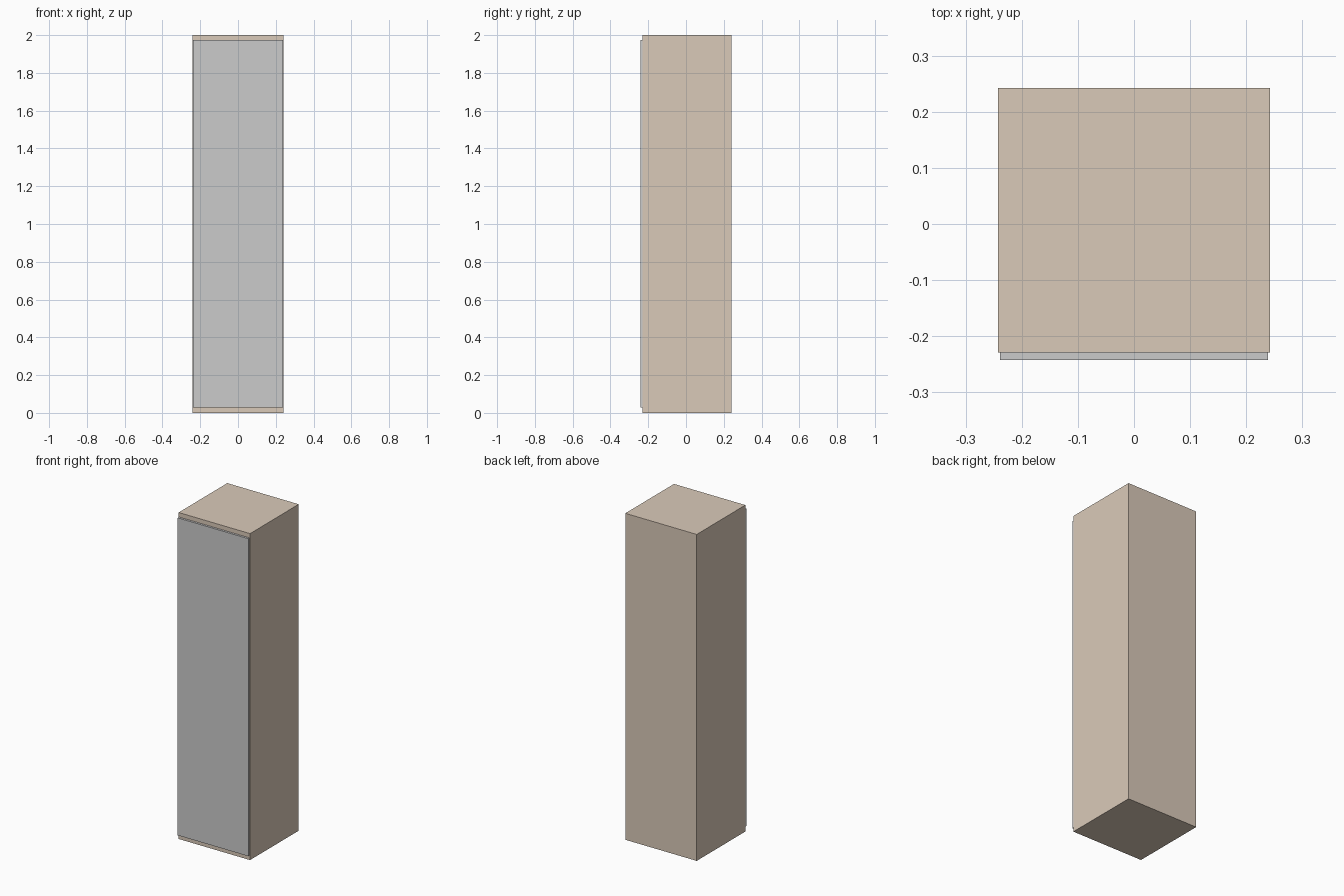
import bpy

if "Cube" in bpy.data.objects:
    bpy.data.objects.remove(bpy.data.objects["Cube"])


def box(name, x, y, z):
    """Axis-aligned box from (min, max) ranges."""
    ranges = (x, y, z)
    bpy.ops.mesh.primitive_cube_add(size=1, location=[(a + b) / 2 for a, b in ranges])
    obj = bpy.context.object
    obj.name = name
    obj.scale = [b - a for a, b in ranges]
    bpy.ops.object.transform_apply(location=False, rotation=False, scale=True)
    return obj


HALF = 0.242      # half width and half depth
FRONT = -0.229    # plane where the door meets the carcass

# Tall cabinet carcass
cabinet_body = box("cabinet_body", (-HALF, HALF), (FRONT, HALF), (0, 2))
wood = bpy.data.materials.new("light_wood")
wood.diffuse_color = (0.70, 0.59, 0.485, 1)
wood.use_nodes = True
wood.node_tree.nodes["Principled BSDF"].inputs["Base Color"].default_value = wood.diffuse_color
cabinet_body.data.materials.append(wood)

# Thin full-height door, slightly inset from the carcass edges
box("door", (-0.239, 0.239), (-HALF, FRONT), (0.028, 1.973))
